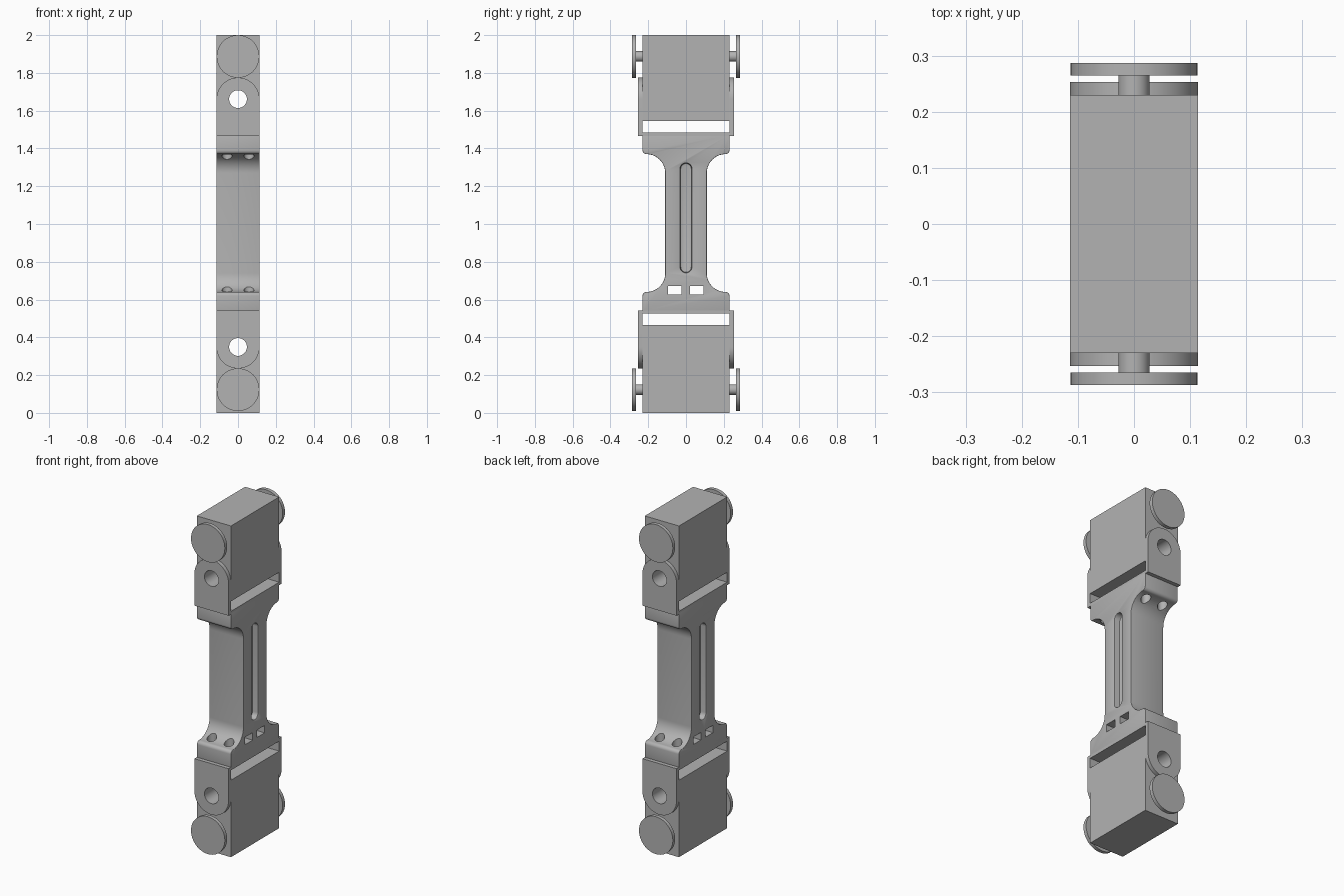
import bpy, bmesh, math
from mathutils import Vector

if "Cube" in bpy.data.objects:
    bpy.data.objects.remove(bpy.data.objects["Cube"])

W = 0.114        # half width in x
MID = 1.005      # height of the mirror plane between the two joints

grey = bpy.data.materials.new("plain_grey")
grey.use_nodes = True
COLOUR = (0.45, 0.45, 0.45, 1)
grey.diffuse_color = COLOUR
grey.node_tree.nodes["Principled BSDF"].inputs["Base Color"].default_value = COLOUR


def loft(name, rings):
    """Solid through matching closed rings of 3D points."""
    bm = bmesh.new()
    loops = [[bm.verts.new(p) for p in ring] for ring in rings]
    n = len(loops[0])
    for a, b in zip(loops, loops[1:]):
        for i in range(n):
            j = (i + 1) % n
            bm.faces.new((a[i], a[j], b[j], b[i]))
    bm.faces.new(loops[0])
    bm.faces.new(loops[-1])
    bmesh.ops.recalc_face_normals(bm, faces=bm.faces)
    me = bpy.data.meshes.new(name)
    bm.to_mesh(me)
    bm.free()
    me.materials.append(grey)
    ob = bpy.data.objects.new(name, me)
    bpy.context.collection.objects.link(ob)
    return ob


def place(p, axis, d):
    """Put a 2D point in the plane across an axis, at distance d along it."""
    u, v = p
    return {"x": (d, u, v), "y": (u, d, v), "z": (u, v, d)}[axis]


def prism(name, pts, axis, lo, hi):
    return loft(name, [[place(p, axis, d) for p in pts] for d in (lo, hi)])


def arc(cu, cv, r, a0, a1, n=12):
    angles = [math.radians(a0 + (a1 - a0) * i / n) for i in range(n + 1)]
    return [(cu + r * math.cos(a), cv + r * math.sin(a)) for a in angles]


def rect(u0, u1, v0, v1):
    return [(u0, v0), (u1, v0), (u1, v1), (u0, v1)]


def rod(name, u, v, r, axis, lo, hi, n=48):
    return prism(name, arc(u, v, r, 0, 360, n)[:-1], axis, lo, hi)


def activate(ob):
    bpy.ops.object.select_all(action="DESELECT")
    ob.select_set(True)
    bpy.context.view_layer.objects.active = ob


def cut(ob, cutter):
    activate(ob)
    m = ob.modifiers.new("cut", "BOOLEAN")
    m.operation, m.solver, m.object = "DIFFERENCE", "EXACT", cutter
    bpy.ops.object.modifier_apply(modifier=m.name)
    bpy.data.objects.remove(cutter)


def smooth(ob):
    activate(ob)
    bpy.ops.object.shade_smooth_by_angle(angle=math.radians(35))


# Joint at each end: motor block, bracket, horns and axles
def joint(prefix, up, block_end):
    def z(h):
        return h if up else 2 * MID - h

    hole_z = z(1.661)
    block = prism(prefix + "motor_block", rect(-W, W, z(1.545), block_end), "y", -0.23, 0.23)
    cut(block, rod("bore", 0, hole_z, 0.047, "y", -0.4, 0.4))
    smooth(block)
    prism(prefix + "bracket_base", rect(-W, W, z(1.467), z(1.485)), "y", -0.23, 0.23)
    outline = [(u, z(v)) for u, v in
               [(-W, 1.467), (W, 1.467)] + arc(0, 1.661, W, 0, 180, 32)]
    for side, s in (("front_", -1), ("back_", 1)):
        ear = prism(prefix + side + "bracket_ear", outline, "y", s * 0.23, s * 0.253)
        cut(ear, rod("bore", 0, hole_z, 0.047, "y", -0.4, 0.4))
        smooth(ear)
        smooth(rod(prefix + side + "axle", 0, z(1.887), 0.028, "y", s * 0.23, s * 0.266))
        smooth(rod(prefix + side + "horn_disc", 0, z(1.887), 0.113, "y", s * 0.265, s * 0.287))


joint("upper_", True, 2.0)
joint("lower_", False, 0.0)

# Connecting link: one quarter of the outline, mirrored twice
quarter = ([(0.23, 1.475)] + arc(0.21, 1.39, 0.02, 0, -90, 6)
           + arc(0.21, 1.27, 0.1, 90, 180, 14))
right_half = quarter + [(u, 2 * MID - v) for u, v in reversed(quarter)]
outline = right_half + [(-u, v) for u, v in reversed(right_half)]
link = prism("connecting_link", outline, "x", -W, W)
activate(link)
bev = link.modifiers.new("soft_edges", "BEVEL")
bev.width, bev.segments = 0.01, 3
bev.limit_method, bev.angle_limit = "ANGLE", math.radians(50)
bpy.ops.object.modifier_apply(modifier=bev.name)

# Long rounded pocket on both broad faces, with a flared rim
DEPTHS = [(0.075, 0.022), (0.077, 0.028), (0.083, 0.03), (0.105, 0.03),
          (0.111, 0.032), (W, 0.038), (0.13, 0.038)]
for s in (-1, 1):
    rings = []
    for d, r in DEPTHS:
        stadium = arc(0, 1.292, r, 0, 180) + arc(0, 0.773, r, 180, 360)
        rings.append([place(p, "x", s * d) for p in stadium])
    cut(link, loft("pocket", rings))

# Two windows through the lower shoulder
for y0 in (-0.095, 0.02):
    cut(link, prism("window", rect(y0, y0 + 0.072, 0.628, 0.673), "x", -0.3, 0.3))

# Screw wells sunk into the four shoulders
for x in (-0.058, 0.058):
    for y in (-0.168, 0.168):
        for lo, hi in ((0.61, 0.72), (2 * MID - 0.72, 2 * MID - 0.61)):
            cut(link, rod("well", x, y, 0.027, "z", lo, hi, 32))
smooth(link)
